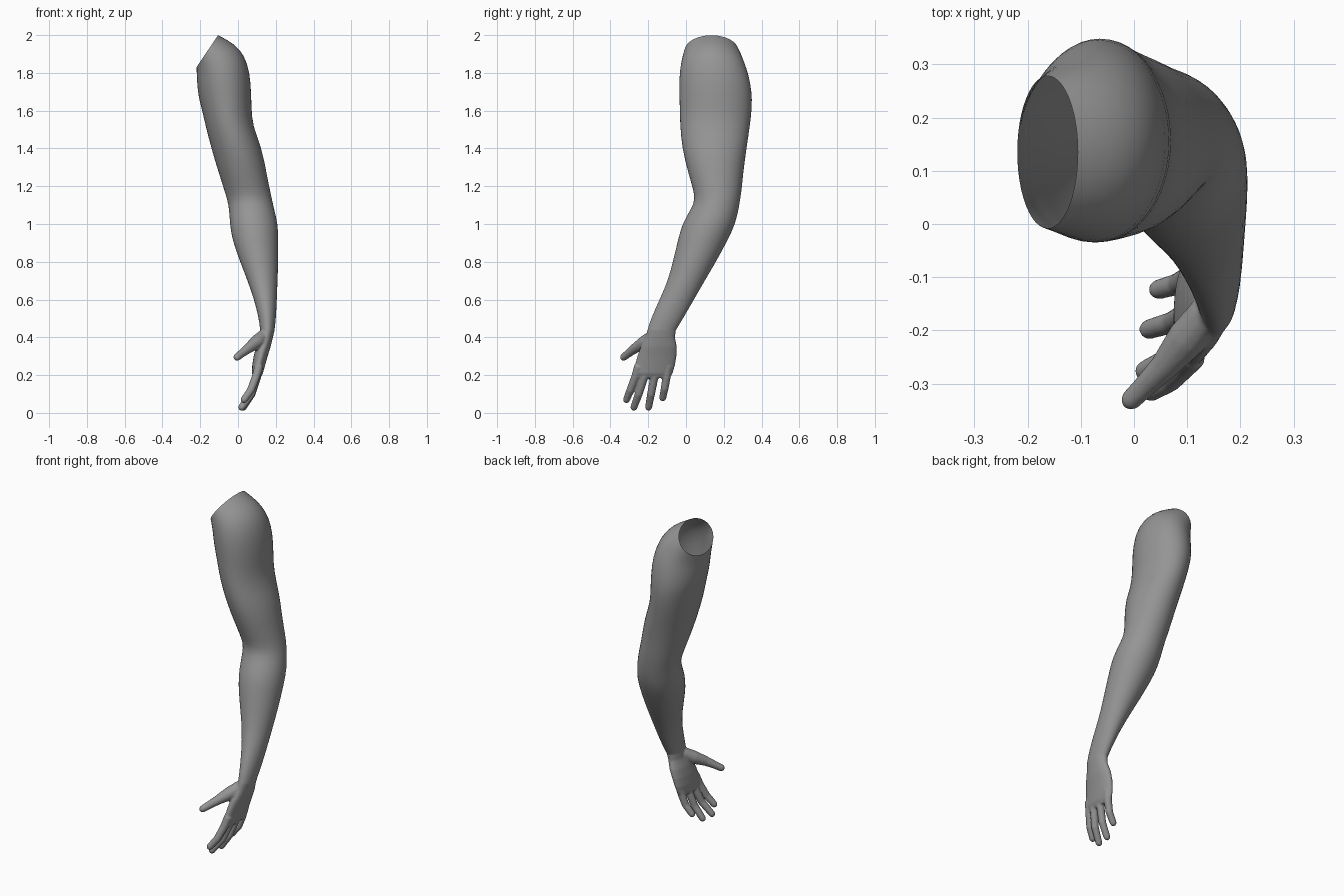
import bpy, bmesh, math
from mathutils import Vector

SIDES = 24
skin = bpy.data.materials.new("grey skin")
skin.diffuse_color = (0.3, 0.3, 0.3, 1)


def oval(xl, zl, xr, zr, y0, y1):
    """Oval ring, tilted when its left and right heights differ."""
    pts = []
    for i in range(SIDES):
        a = 2 * math.pi * i / SIDES
        t = (1 + math.cos(a)) / 2
        pts.append(Vector((xl + (xr - xl) * t, (y0 + y1) / 2 + (y1 - y0) / 2 * math.sin(a),
                           zl + (zr - zl) * t)))
    return pts


def loft(bm, rings, closed):
    """Skin a list of rings, with optional caps."""
    vs = [[bm.verts.new(p) for p in r] for r in rings]
    n = len(rings[0])
    for a, b in zip(vs, vs[1:]):
        for i in range(n):
            j = (i + 1) % n
            bm.faces.new((a[i], b[i], b[j], a[j]))
    if closed:
        bm.faces.new(vs[0])
        bm.faces.new(vs[-1][::-1])


def digit(bm, points, radii):
    """Round finger along a path, ending in a rounded tip."""
    pts = [Vector(p) for p in points]
    d = (pts[-1] - pts[-2]).normalized()
    r = radii[-1]
    tip = pts[-1]
    radii = list(radii)
    for k in (0.5, 0.85, 0.98):
        pts.append(tip + d * r * k)
        radii.append(r * math.sqrt(1 - k * k))
    rings = []
    for i, p in enumerate(pts):
        t = (pts[min(i + 1, len(pts) - 1)] - pts[max(i - 1, 0)]).normalized()
        u = t.cross(Vector((0, 1, 0))).normalized()
        v = t.cross(u)
        rings.append([p + radii[i] * (u * math.cos(a) + v * math.sin(a))
                      for a in (2 * math.pi * k / 12 for k in range(12))])
    loft(bm, rings, True)


def make(name, bm):
    me = bpy.data.meshes.new(name)
    bm.to_mesh(me)
    bm.free()
    me.materials.append(skin)
    for p in me.polygons:
        p.use_smooth = True
    ob = bpy.data.objects.new(name, me)
    bpy.context.collection.objects.link(ob)
    return ob


# Arm: open, slanted shoulder rings, then level rings (z, x0, x1, y0, y1)
shoulder = [(-0.22, 1.83, -0.105, 2.0, -0.01, 0.28),
            (-0.219, 1.79, -0.045, 1.97, -0.02, 0.297),
            (-0.218, 1.76, 0.012, 1.927, -0.029, 0.312),
            (-0.215, 1.71, 0.052, 1.855, -0.037, 0.335),
            (-0.205, 1.65, 0.07, 1.75, -0.037, 0.35)]
level = [(1.62, -0.195, 0.072, -0.035, 0.352), (1.52, -0.173, 0.078, -0.033, 0.34),
         (1.4, -0.142, 0.128, -0.022, 0.322), (1.28, -0.106, 0.15, 0.008, 0.305),
         (1.19, -0.077, 0.168, 0.035, 0.297), (1.13, -0.058, 0.181, 0.048, 0.288),
         (1.08, -0.048, 0.192, 0.026, 0.28), (1.0, -0.044, 0.212, -0.022, 0.262),
         (0.92, -0.033, 0.215, -0.042, 0.225), (0.8, 0.01, 0.214, -0.071, 0.16),
         (0.7, 0.05, 0.21, -0.096, 0.1), (0.6, 0.085, 0.206, -0.141, 0.043),
         (0.5, 0.11, 0.201, -0.186, -0.015), (0.44, 0.117, 0.194, -0.204, -0.052)]
bm = bmesh.new()
loft(bm, [oval(*r) for r in shoulder] +
     [oval(x0, z, x1, z, y0, y1) for z, x0, x1, y0, y1 in level], False)
arm = make("arm", bm)
arm.modifiers.new("smooth", 'SUBSURF').levels = 1
arm.modifiers["smooth"].render_levels = 1

# Hand: palm, thumb and four fingers fused together
palm = [(0.49, 0.114, 0.198, -0.187, -0.023), (0.44, 0.118, 0.194, -0.204, -0.053),
        (0.4, 0.113, 0.185, -0.215, -0.058), (0.35, 0.095, 0.173, -0.24, -0.048),
        (0.3, 0.083, 0.157, -0.258, -0.05), (0.25, 0.075, 0.143, -0.272, -0.058),
        (0.21, 0.074, 0.132, -0.285, -0.07), (0.185, 0.08, 0.118, -0.27, -0.085)]
bm = bmesh.new()
loft(bm, [oval(x0, z, x1, z, y0, y1) for z, x0, x1, y0, y1 in palm], True)
digit(bm, [(0.14, -0.165, 0.41), (0.1, -0.215, 0.375), (0.055, -0.27, 0.342),
           (0.02, -0.305, 0.315), (-0.005, -0.33, 0.295)], [0.035, 0.038, 0.027, 0.022, 0.02])
fingers = {"index": [(0.112, -0.25, 0.25), (0.095, -0.268, 0.19), (0.068, -0.295, 0.12), (0.032, -0.315, 0.07)],
           "middle": [(0.112, -0.2, 0.25), (0.1, -0.222, 0.19), (0.07, -0.25, 0.1), (0.02, -0.276, 0.03)],
           "ring": [(0.112, -0.15, 0.25), (0.1, -0.168, 0.19), (0.072, -0.185, 0.1), (0.028, -0.198, 0.03)],
           "little": [(0.112, -0.095, 0.25), (0.1, -0.103, 0.19), (0.082, -0.113, 0.13), (0.046, -0.123, 0.08)]}
for path in fingers.values():
    digit(bm, path, [0.024, 0.0225, 0.021, 0.019])
bmesh.ops.recalc_face_normals(bm, faces=bm.faces)
hand = make("hand", bm)
fuse = hand.modifiers.new("fuse", 'REMESH')
fuse.mode = 'VOXEL'
fuse.voxel_size = 0.005
fuse.use_smooth_shade = True
relax = hand.modifiers.new("relax", 'SMOOTH')
relax.factor = 0.5
relax.iterations = 6
